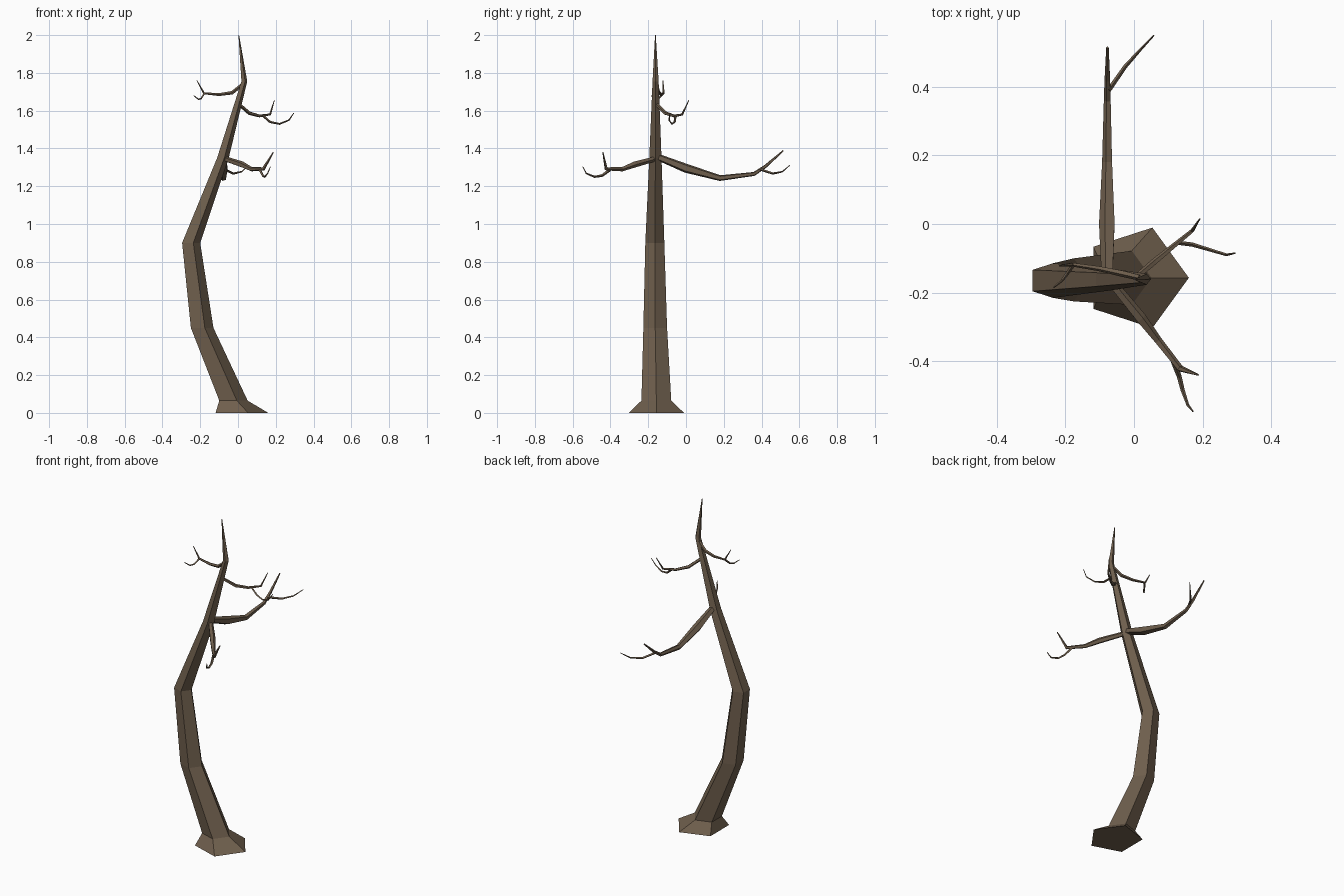
import bpy, bmesh, math
from mathutils import Vector

bark = bpy.data.materials.new("bark")
bark.diffuse_color = (0.16, 0.115, 0.075, 1)


def limb(name, path, sides=5, level=False):
    """Faceted tapering tube; path entries are (x, y, z, radius)."""
    pts = [Vector(p[:3]) for p in path]
    bm = bmesh.new()
    rings = []
    for i, p in enumerate(pts):
        if level:
            u, v = Vector((1, 0, 0)), Vector((0, 1, 0))
        else:
            t = pts[min(i + 1, len(pts) - 1)] - pts[max(i - 1, 0)]
            u = Vector((0, 0, 1)).cross(t).normalized()
            v = t.cross(u).normalized()
        r = path[i][3]
        rings.append([bm.verts.new(p + r * (math.cos(a) * u + math.sin(a) * v))
                      for a in (k * math.tau / sides for k in range(sides))])
    for a, b in zip(rings, rings[1:]):
        for k in range(sides):
            j = (k + 1) % sides
            bm.faces.new((a[k], a[j], b[j], b[k]))
    bm.faces.new(rings[0][::-1])
    bm.faces.new(rings[-1])
    bmesh.ops.recalc_face_normals(bm, faces=bm.faces)
    me = bpy.data.meshes.new(name)
    bm.to_mesh(me)
    bm.free()
    me.materials.append(bark)
    bpy.context.collection.objects.link(bpy.data.objects.new(name, me))


# Trunk with flared root and level rings
limb("trunk", [(0.006, -0.157, 0, 0.154), (-0.032, -0.157, 0.065, 0.083),
               (-0.196, -0.163, 0.45, 0.066), (-0.253, -0.165, 0.9, 0.053),
               (-0.083, -0.162, 1.35, 0.034), (0.032, -0.161, 1.755, 0.017),
               (0.004, -0.162, 2.0, 0.002)], level=True)

# Long back branch and its twig
limb("back_branch", [(-0.077, -0.15, 1.355, 0.018), (-0.077, 0.0, 1.295, 0.025),
                     (-0.077, 0.18, 1.243, 0.016), (-0.077, 0.36, 1.265, 0.011),
                     (-0.077, 0.42, 1.305, 0.009), (-0.077, 0.515, 1.388, 0.004)])
limb("back_twig", [(-0.074, 0.39, 1.29, 0.007), (-0.025, 0.46, 1.267, 0.006),
                   (0.02, 0.51, 1.277, 0.004), (0.058, 0.55, 1.311, 0.002)], 4)

# Front branch and its twig
limb("front_branch", [(-0.07, -0.165, 1.345, 0.014), (0.02, -0.275, 1.315, 0.017),
                      (0.07, -0.34, 1.29, 0.012), (0.135, -0.422, 1.292, 0.010),
                      (0.187, -0.44, 1.38, 0.003)])
limb("front_twig", [(0.115, -0.40, 1.288, 0.008), (0.132, -0.445, 1.256, 0.007),
                    (0.142, -0.485, 1.25, 0.006), (0.157, -0.528, 1.268, 0.004),
                    (0.172, -0.547, 1.305, 0.002)], 4)

# Upper right branch and its twig
limb("upper_right_branch", [(0.005, -0.157, 1.635, 0.009), (0.06, -0.11, 1.587, 0.010),
                            (0.115, -0.065, 1.572, 0.008), (0.17, -0.02, 1.58, 0.006),
                            (0.192, 0.015, 1.655, 0.002)])
limb("upper_right_twig", [(0.13, -0.055, 1.575, 0.006), (0.17, -0.06, 1.54, 0.006),
                          (0.22, -0.075, 1.53, 0.005), (0.27, -0.09, 1.55, 0.004),
                          (0.295, -0.085, 1.587, 0.002)], 4)

# Upper left branch and its twig
limb("upper_left_branch", [(0.025, -0.158, 1.74, 0.009), (-0.03, -0.145, 1.695, 0.010),
                           (-0.10, -0.13, 1.685, 0.008), (-0.18, -0.118, 1.692, 0.006),
                           (-0.218, -0.122, 1.76, 0.002)])
limb("upper_left_twig", [(-0.178, -0.12, 1.692, 0.006), (-0.195, -0.145, 1.664, 0.005),
                         (-0.21, -0.165, 1.66, 0.004), (-0.234, -0.185, 1.68, 0.002)], 4)
